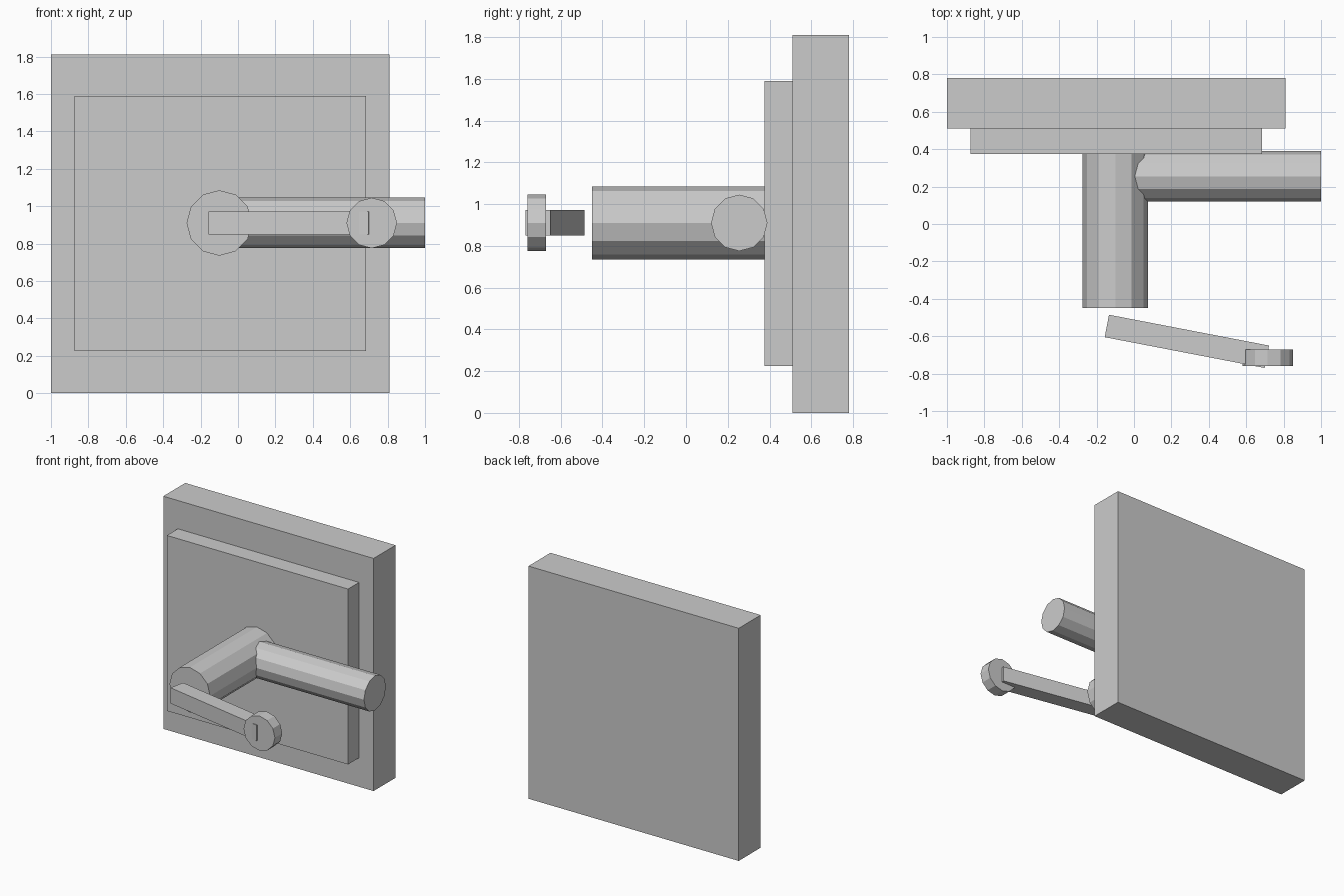
import bpy, math
from mathutils import Matrix

if "Cube" in bpy.data.objects:
    bpy.data.objects.remove(bpy.data.objects["Cube"])

grey = bpy.data.materials.new("plain_grey")
grey.diffuse_color = (0.6, 0.6, 0.6, 1)
grey.use_nodes = True
grey.node_tree.nodes["Principled BSDF"].inputs["Base Color"].default_value = grey.diffuse_color


def finish(name):
    ob = bpy.context.object
    ob.name = name
    ob.data.materials.append(grey)
    return ob


def box(name, centre, size, turn=0):
    bpy.ops.mesh.primitive_cube_add(size=1, location=centre, rotation=(0, 0, turn))
    bpy.context.object.scale = size
    return finish(name)


def rod(name, centre, radius, length, axis):
    # twelve-sided rod with corners on the main axes
    rot = (math.pi / 2, 0, 0) if axis == 'Y' else (0, math.pi / 2, 0)
    bpy.ops.mesh.primitive_cylinder_add(vertices=12, radius=radius, depth=length,
                                        location=centre, rotation=rot)
    return finish(name)


Z = 0.91  # height shared by all handle parts

# wall plate and raised panel
box("back_plate", (-0.095, 0.645, 0.905), (1.81, 0.27, 1.81))
box("raised_panel", (-0.095, 0.4425, 0.9075), (1.56, 0.135, 1.365))

# spindle and handle bar
rod("spindle", (-0.1, -0.0375, Z), 0.175, 0.825, 'Y')
rod("handle_bar", (0.45, 0.255, Z), 0.135, 1.10, 'X')

# angled lever with its end knob
box("lever", (0.2825, -0.6275, Z), (0.871, 0.122, 0.122), math.radians(-10.9))
rod("lever_knob", (0.715, -0.715, Z), 0.135, 0.09, 'Y')
